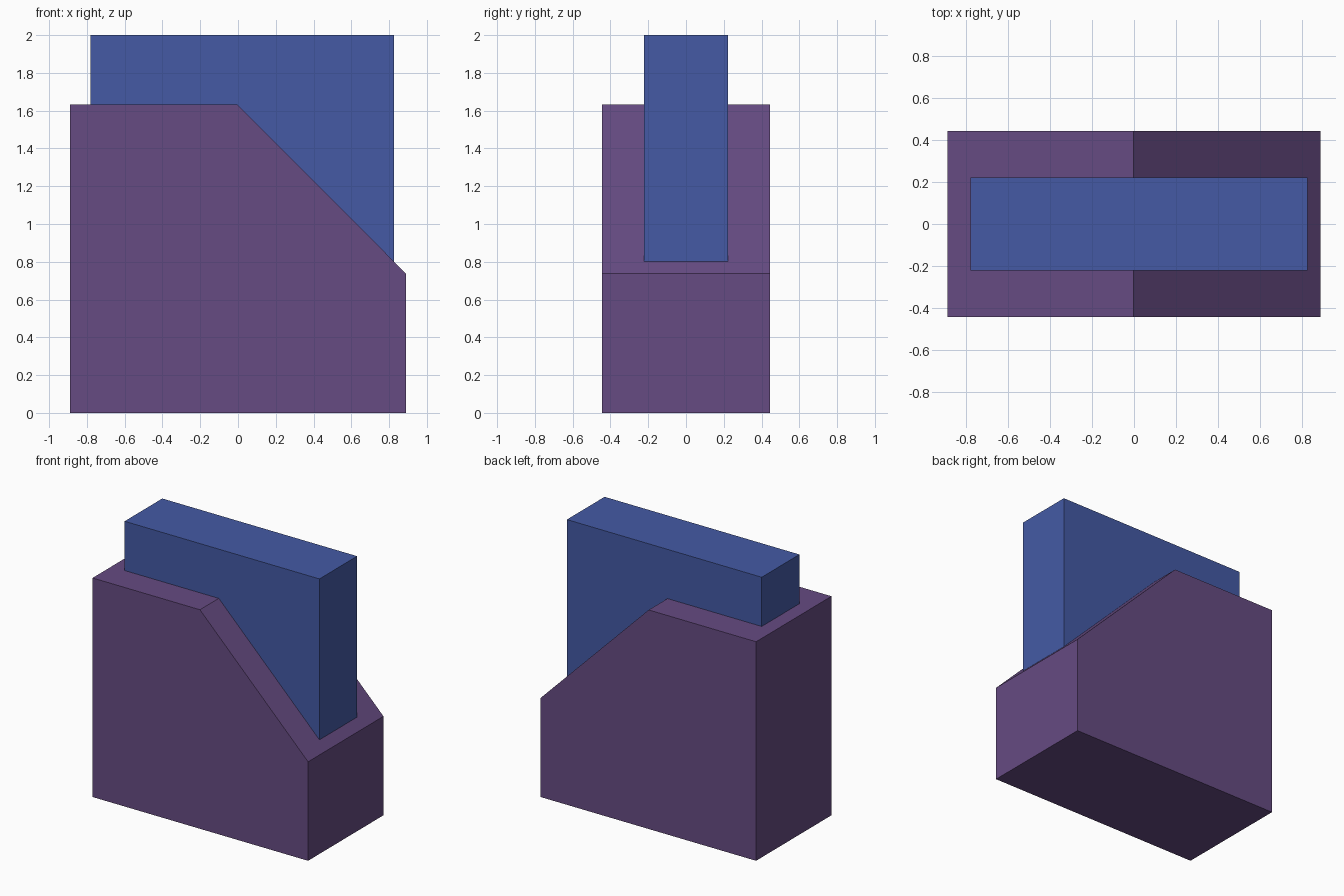
import bpy

if "Cube" in bpy.data.objects:
    bpy.data.objects.remove(bpy.data.objects["Cube"])


def material(name, colour):
    m = bpy.data.materials.new(name)
    m.diffuse_color = (*colour, 1.0)
    m.use_nodes = True
    m.node_tree.nodes["Principled BSDF"].inputs["Base Color"].default_value = m.diffuse_color
    return m


def extrude_profile(name, profile, half_depth, mat):
    """Solid from an x-z outline, extruded symmetrically along y."""
    n = len(profile)
    verts = [(x, y, z) for y in (-half_depth, half_depth) for x, z in profile]
    faces = [tuple(range(n)), tuple(reversed(range(n, 2 * n)))]
    faces += [(i, i + n, (i + 1) % n + n, (i + 1) % n) for i in range(n)]
    mesh = bpy.data.meshes.new(name)
    mesh.from_pydata(verts, [], faces)
    mesh.materials.append(mat)
    obj = bpy.data.objects.new(name, mesh)
    bpy.context.collection.objects.link(obj)
    return obj


purple = material("purple", (0.133, 0.070, 0.223))
blue = material("blue", (0.058, 0.102, 0.375))

# Block with one sloped upper corner
extrude_profile("sloped_block",
                [(-0.889, 0), (0.889, 0), (0.889, 0.738), (-0.003, 1.633), (-0.889, 1.633)],
                0.444, purple)

# Upright slab sunk into the block
extrude_profile("upright_slab",
                [(-0.78, 0.5), (0.827, 0.5), (0.827, 2.0), (-0.78, 2.0)],
                0.222, blue)
